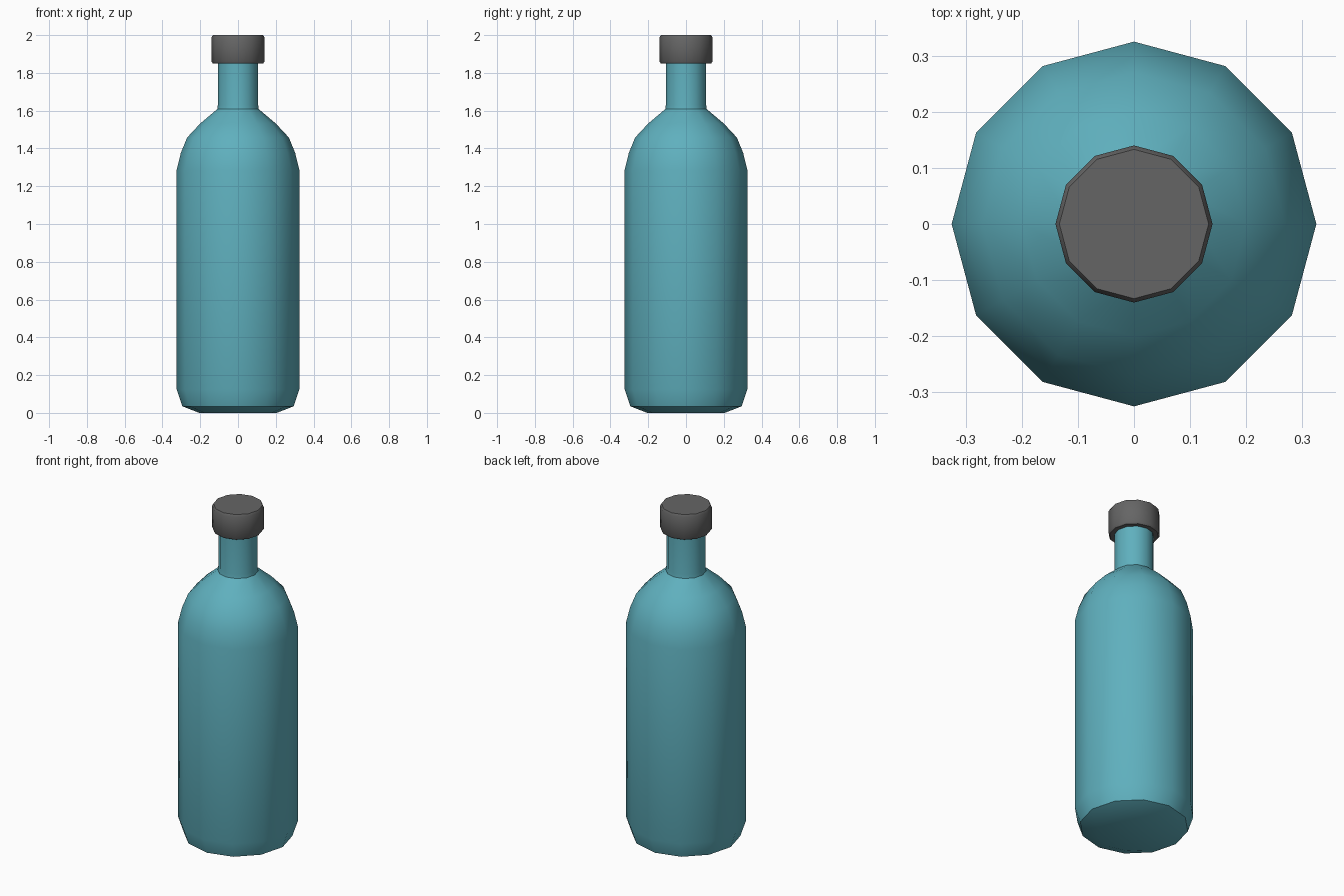
import bpy, bmesh
from math import pi, sin, cos, radians

SIDES = 12

cube = bpy.data.objects.get("Cube")
if cube:
    bpy.data.objects.remove(cube, do_unlink=True)


def make_material(name, rgb):
    mat = bpy.data.materials.new(name)
    mat.use_nodes = True
    color = (*rgb, 1.0)
    mat.diffuse_color = color
    bsdf = mat.node_tree.nodes["Principled BSDF"]
    bsdf.inputs["Base Color"].default_value = color
    bsdf.inputs["Roughness"].default_value = 0.6
    return mat


def lathe(name, profile, mat):
    """Turn a (radius, height) profile around z and close both ends."""
    bm = bmesh.new()
    rings = []
    for r, z in profile:
        rings.append([bm.verts.new((r * cos(2 * pi * i / SIDES),
                                    r * sin(2 * pi * i / SIDES), z))
                      for i in range(SIDES)])
    for low, high in zip(rings, rings[1:]):
        for i in range(SIDES):
            j = (i + 1) % SIDES
            bm.faces.new((low[i], low[j], high[j], high[i]))
    bm.faces.new(rings[0][::-1])
    bm.faces.new(rings[-1])
    mesh = bpy.data.meshes.new(name)
    bm.to_mesh(mesh)
    bm.free()
    mesh.materials.append(mat)
    obj = bpy.data.objects.new(name, mesh)
    bpy.context.collection.objects.link(obj)
    bpy.ops.object.select_all(action='DESELECT')
    obj.select_set(True)
    bpy.context.view_layer.objects.active = obj
    bpy.ops.object.shade_smooth_by_angle(angle=radians(35))
    return obj


teal = make_material("teal_glass", (0.115, 0.435, 0.515))
grey = make_material("dark_grey_cap", (0.13, 0.13, 0.13))

# Body: chamfered base, straight wall, rounded shoulder and neck
lathe("bottle_body", [
    (0.205, 0.0), (0.295, 0.035), (0.325, 0.125), (0.325, 1.285),
    (0.303, 1.375), (0.27, 1.457), (0.2, 1.532), (0.11, 1.608),
    (0.107, 1.63), (0.107, 1.87)], teal)

# Cap: short cylinder with bevelled rims
lathe("bottle_cap", [
    (0.133, 1.85), (0.14, 1.86), (0.14, 1.988), (0.133, 2.0)], grey)
